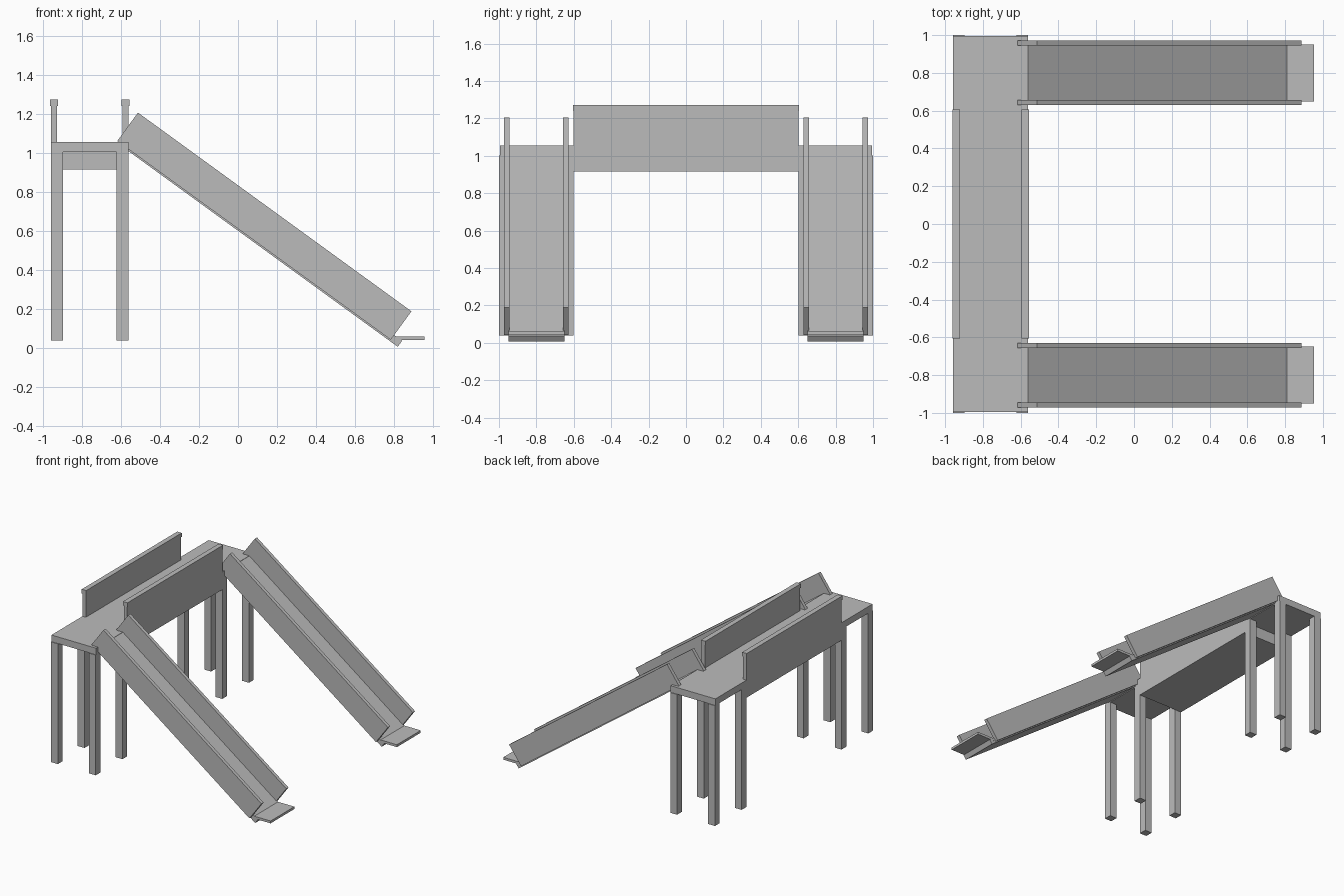
import bpy
from math import atan2, cos, sin
from mathutils import Matrix

default = bpy.data.objects.get("Cube")
if default:
    bpy.data.objects.remove(default, do_unlink=True)

grey = bpy.data.materials.new("plain grey")
grey.use_nodes = True
COLOUR = (0.5, 0.5, 0.5, 1)
grey.diffuse_color = COLOUR
grey.node_tree.nodes["Principled BSDF"].inputs["Base Color"].default_value = COLOUR


def box(name, x, y, z, frame=Matrix()):
    """Box spanning the given ranges, placed in an optional local frame."""
    bpy.ops.mesh.primitive_cube_add(size=1)
    ob = bpy.context.object
    ob.name = name
    size = Matrix.Diagonal((x[1] - x[0], y[1] - y[0], z[1] - z[0], 1))
    middle = Matrix.Translation([(a + b) / 2 for a, b in (x, y, z)])
    ob.data.transform(frame @ middle @ size)
    ob.data.materials.append(grey)
    return ob


def span(side, a, b):
    """Mirror a y range to the given side."""
    return sorted((side * a, side * b))


BACK, FRONT = -0.957, -0.561
LEG = 0.06

# Deck and the deep beam under its middle
box("deck", (BACK, FRONT), (-0.995, 0.995), (1.003, 1.056))
box("bridge_beam", (BACK, FRONT), (-0.602, 0.602), (0.915, 1.003))

# Bridge parapets with overhanging caps
for name, x0, x1 in (("outer", BACK, BACK + 0.03), ("inner", FRONT - 0.03, FRONT)):
    box(name + "_parapet", (x0, x1), (-0.602, 0.602), (1.056, 1.24))
    box(name + "_handrail", (x0 - 0.005, x1 + 0.005), (-0.605, 0.605), (1.24, 1.272))

# Slide frame: local x runs down the slope, local z is normal to it
TOP, END = (-0.618, 1.06), (0.782, 0.043)
slope = atan2(TOP[1] - END[1], END[0] - TOP[0])
length = (END[0] - TOP[0]) / cos(slope)
frame = Matrix.Translation((TOP[0], 0, TOP[1])) @ Matrix.Rotation(slope, 4, "Y")

for side, label in ((-1, "right"), (1, "left")):
    # Four legs under each end tower
    for x in (BACK, FRONT - LEG):
        for y in (0.602, 1 - LEG):
            box(label + "_leg", (x, x + LEG), span(side, y, y + LEG), (0.04, 1.003))
    # Sloping bed, its two side walls and the flat exit lip
    box(label + "_slide_bed", (0.05, length + 0.05), span(side, 0.65, 0.95),
        (-0.008, 0.03), frame)
    for y in (0.629, 0.944):
        box(label + "_slide_wall", (0, length), span(side, y, y + 0.028), (0, 0.18), frame)
    box(label + "_exit_lip", (0.79, 0.954), span(side, 0.649, 0.95), (0.041, 0.06))
